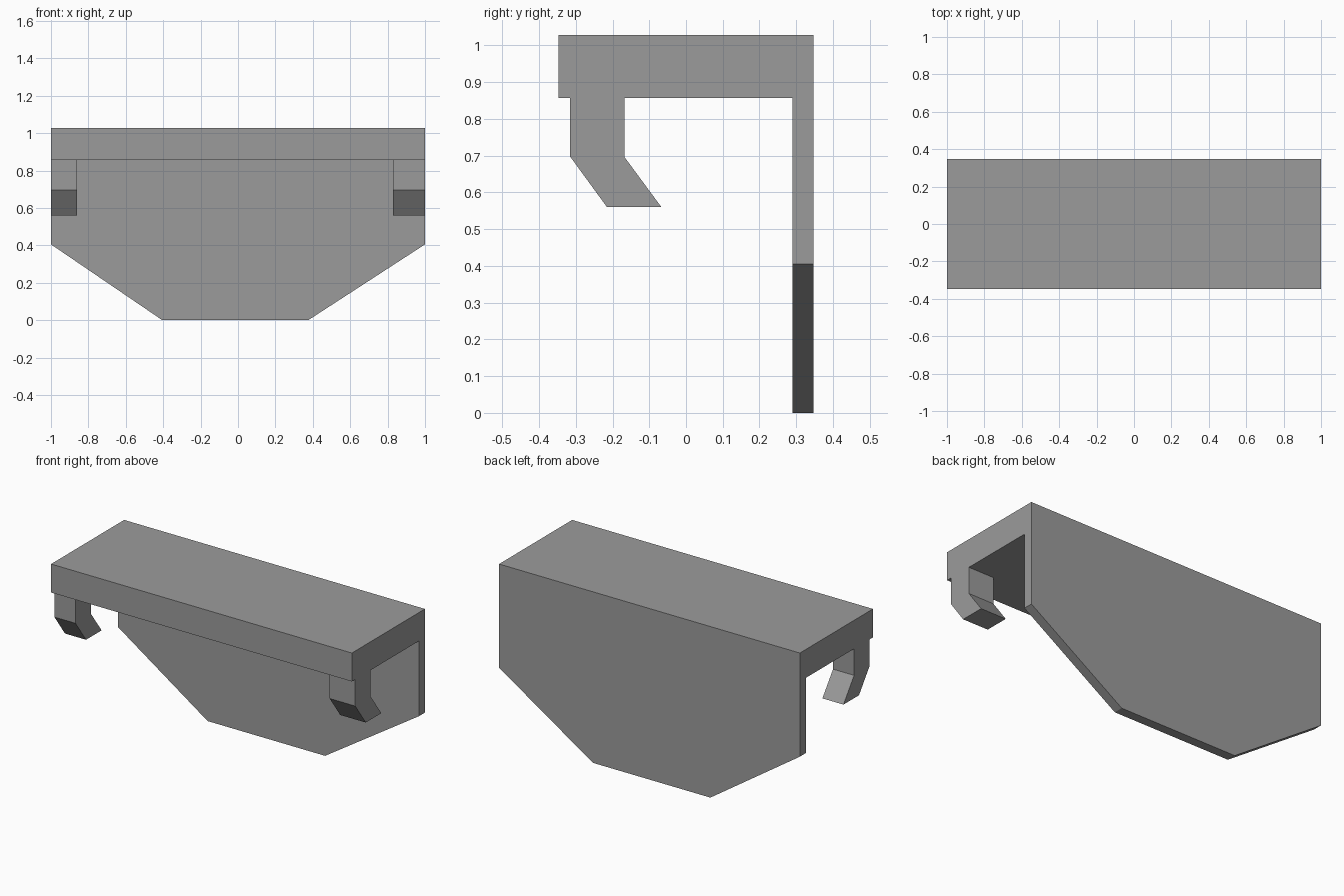
import bpy
import bmesh
from mathutils import Vector

if "Cube" in bpy.data.objects:
    bpy.data.objects.remove(bpy.data.objects["Cube"], do_unlink=True)

GREY = (0.33, 0.33, 0.33, 1.0)
grey = bpy.data.materials.new("plain_grey")
grey.use_nodes = True
grey.diffuse_color = GREY
grey.node_tree.nodes["Principled BSDF"].inputs["Base Color"].default_value = GREY


def extrude_profile(name, points, direction):
    """Make a solid by sweeping a flat outline along a direction."""
    bm = bmesh.new()
    face = bm.faces.new([bm.verts.new(p) for p in points])
    swept = bmesh.ops.extrude_face_region(bm, geom=[face])["geom"]
    moved = [v for v in swept if isinstance(v, bmesh.types.BMVert)]
    bmesh.ops.translate(bm, verts=moved, vec=Vector(direction))
    bmesh.ops.recalc_face_normals(bm, faces=bm.faces)
    mesh = bpy.data.meshes.new(name)
    bm.to_mesh(mesh)
    bm.free()
    mesh.materials.append(grey)
    obj = bpy.data.objects.new(name, mesh)
    bpy.context.collection.objects.link(obj)
    return obj


FRONT, PLATE, BACK = -0.347, 0.29, 0.347
UNDER, TOP = 0.857, 1.028

# Back plate with tapered lower corners
outline = [(-1, TOP), (-1, 0.405), (-0.405, 0), (0.376, 0), (1, 0.405), (1, TOP)]
extrude_profile("back_plate", [(x, PLATE, z) for x, z in outline],
                (0, BACK - PLATE, 0))

# Thick top shelf reaching forward from the plate
shelf = [(FRONT, UNDER), (PLATE, UNDER), (PLATE, TOP), (FRONT, TOP)]
extrude_profile("top_shelf", [(-1, y, z) for y, z in shelf], (2, 0, 0))

# Bent hooks under the front edge, flush with each end
hook = [(-0.315, UNDER), (-0.315, 0.697), (-0.215, 0.56),
        (-0.067, 0.56), (-0.168, 0.697), (-0.168, UNDER)]
for name, start, width in (("right_hook", -1, 0.14), ("left_hook", 0.83, 0.17)):
    extrude_profile(name, [(start, y, z) for y, z in hook], (width, 0, 0))
